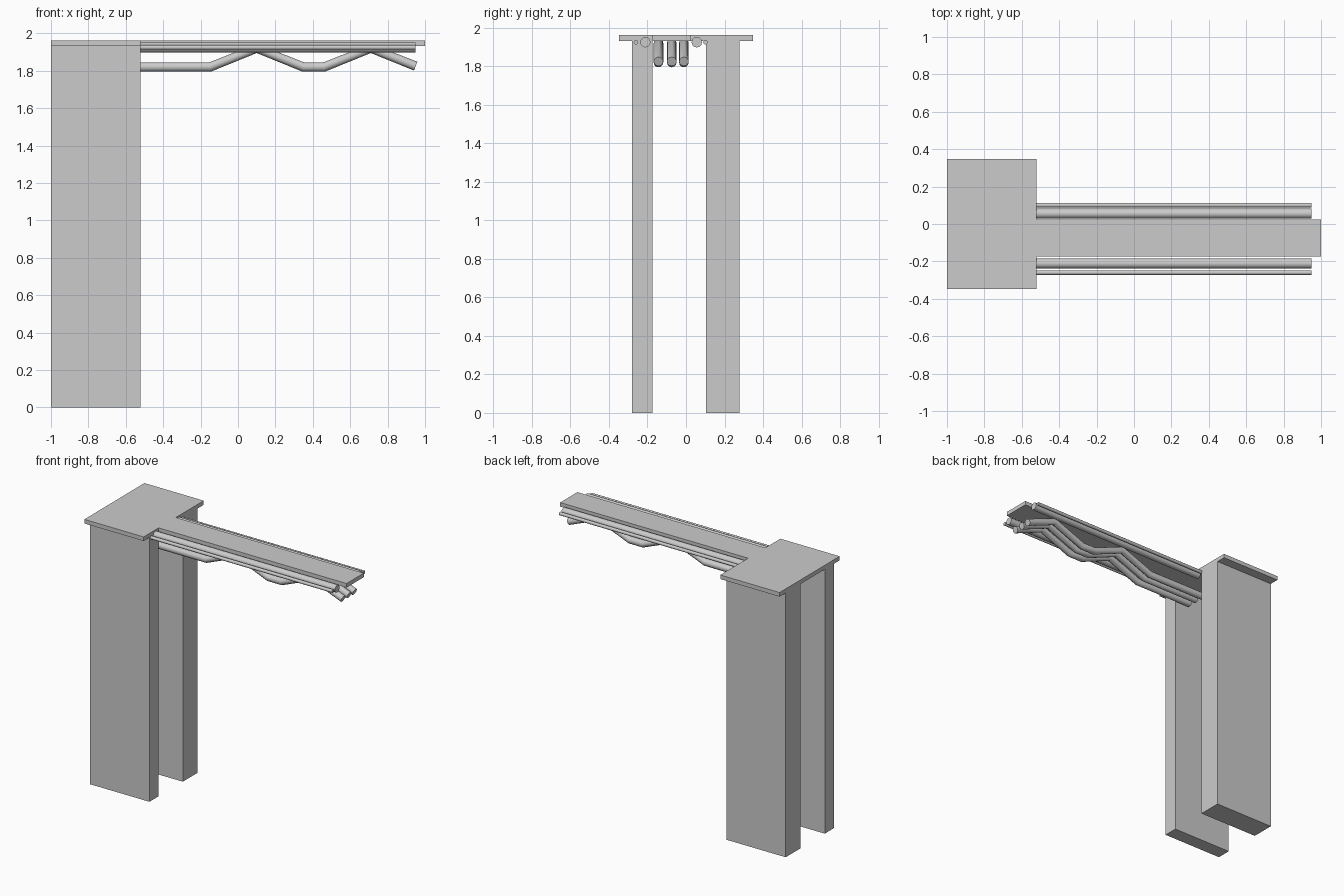
import bpy, bmesh
from mathutils import Vector

if "Cube" in bpy.data.objects:
    bpy.data.objects.remove(bpy.data.objects["Cube"])


def box(name, lo, hi):
    bm = bmesh.new()
    bmesh.ops.create_cube(bm, size=1)
    for v in bm.verts:
        v.co = Vector([(a + b) / 2 + c * (b - a) for a, b, c in zip(lo, hi, v.co)])
    me = bpy.data.meshes.new(name)
    bm.to_mesh(me)
    bm.free()
    ob = bpy.data.objects.new(name, me)
    bpy.context.collection.objects.link(ob)
    return ob


def pipe(name, points, radius):
    cu = bpy.data.curves.new(name, 'CURVE')
    cu.dimensions = '3D'
    cu.bevel_depth = radius
    cu.bevel_resolution = 4
    cu.use_fill_caps = True
    sp = cu.splines.new('POLY')
    sp.points.add(len(points) - 1)
    for p, co in zip(sp.points, points):
        p.co = (*co, 1)
    ob = bpy.data.objects.new(name, cu)
    bpy.context.collection.objects.link(ob)
    bpy.ops.object.select_all(action='DESELECT')
    ob.select_set(True)
    bpy.context.view_layer.objects.active = ob
    bpy.ops.object.convert(target='MESH')
    bpy.ops.object.shade_smooth_by_angle(angle=0.7)


# Two wall-like legs and the cap plate across them
box("front_leg", (-1, -0.28, 0), (-0.52, -0.175, 1.935))
box("back_leg", (-1, 0.105, 0), (-0.52, 0.277, 1.935))
box("cap_plate", (-1, -0.347, 1.932), (-0.52, 0.347, 1.962))

# Long overhanging deck
box("deck_arm", (-0.52, -0.174, 1.932), (1, 0.025, 1.962))

# Straight pipes along both sides of the deck
for name, y, r in (("front_thin_pipe", -0.26, 0.012), ("front_thick_pipe", -0.211, 0.027),
                   ("back_thick_pipe", 0.056, 0.027), ("back_thin_pipe", 0.101, 0.012)):
    pipe(name, [(-0.53, y, 1.925), (0.95, y, 1.925)], r)

# Three zigzag pipes hanging below the deck
path = [(-0.62, 1.82), (-0.15, 1.82), (0.1, 1.92), (0.35, 1.82),
        (0.46, 1.82), (0.71, 1.92), (0.95, 1.825)]
for i, y in enumerate((-0.143, -0.074, -0.011)):
    pipe(f"wavy_pipe_{i + 1}", [(x, y, z) for x, z in path], 0.025)
